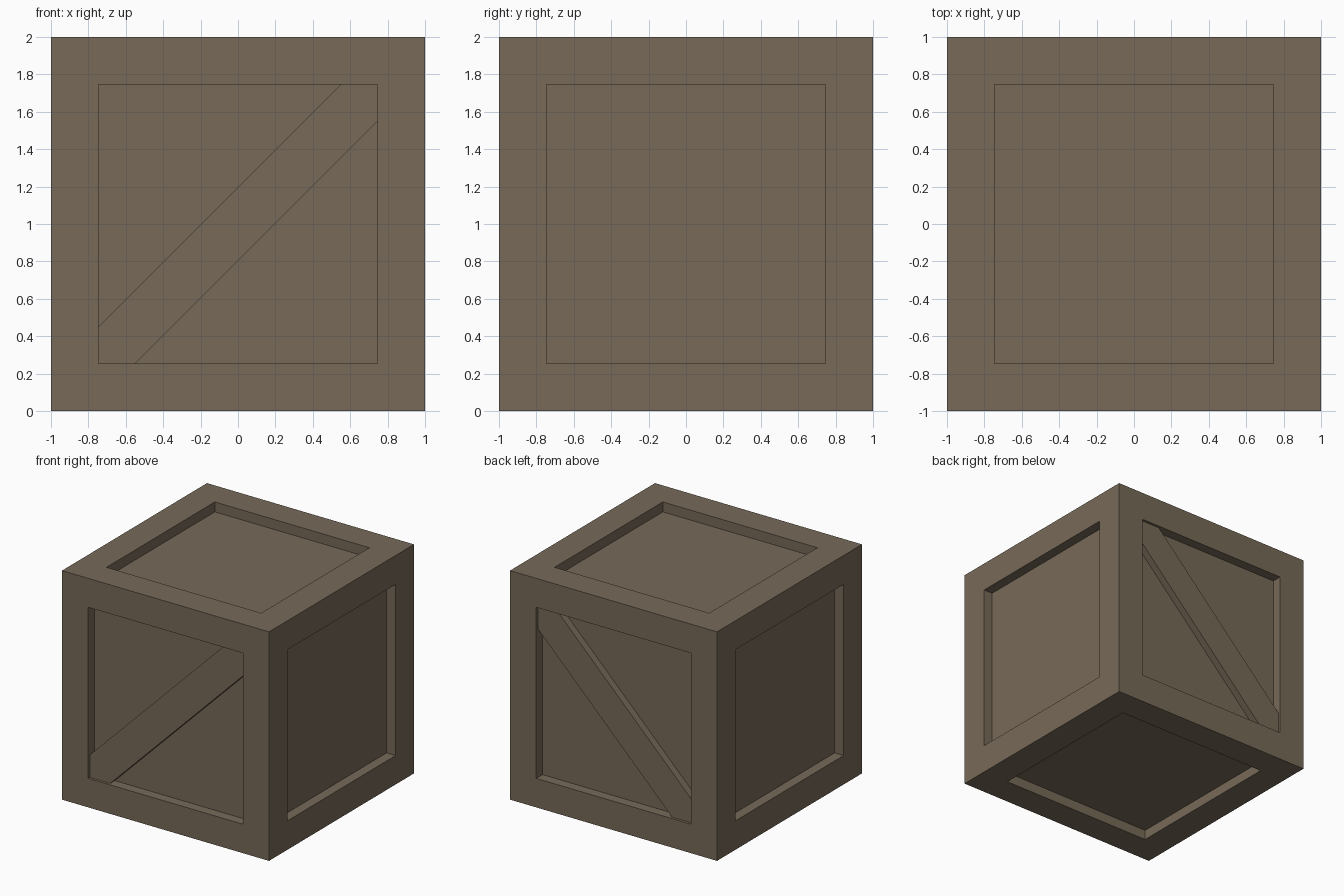
import bpy, bmesh
from mathutils import Vector

if "Cube" in bpy.data.objects:
    bpy.data.objects.remove(bpy.data.objects["Cube"])

RIM, DEPTH = 0.253, 0.087      # frame width, panel recess
BRACE_IN = 0.022               # brace face sits just behind the frame

wood = bpy.data.materials.new("brown wood")
wood.diffuse_color = (0.184, 0.143, 0.099, 1)
wood.use_nodes = True
wood.node_tree.nodes["Principled BSDF"].inputs["Base Color"].default_value = wood.diffuse_color


def finish(name, bm):
    me = bpy.data.meshes.new(name)
    bm.to_mesh(me)
    bm.free()
    me.materials.append(wood)
    ob = bpy.data.objects.new(name, me)
    bpy.context.collection.objects.link(ob)
    return ob


# Crate body: cube with a square recess in all six faces
bm = bmesh.new()
bmesh.ops.create_cube(bm, size=2)
bmesh.ops.translate(bm, verts=bm.verts, vec=(0, 0, 1))
panels = list(bm.faces)
bmesh.ops.inset_individual(bm, faces=panels, thickness=RIM, use_even_offset=True)
normals = [f.normal.copy() for f in panels]
sunk = bmesh.ops.extrude_discrete_faces(bm, faces=panels)["faces"]
for f, n in zip(sunk, normals):
    bmesh.ops.translate(bm, verts=f.verts, vec=-n * DEPTH)
bmesh.ops.recalc_face_normals(bm, faces=bm.faces)
finish("crate_body", bm)


# Diagonal braces: strip clipped to the recess corners, front and back
def brace(name, side):
    h, w = 1 - RIM, 0.197
    outline = [(-h, -h), (-h + w, -h), (h, h - w), (h, h), (h - w, h), (-h, -h + w)]
    bm = bmesh.new()
    face = bm.faces.new([bm.verts.new((x, side * (1 - BRACE_IN), z + 1)) for x, z in outline])
    ext = bmesh.ops.extrude_face_region(bm, geom=[face], use_keep_orig=True)["geom"]
    verts = [v for v in ext if isinstance(v, bmesh.types.BMVert)]
    bmesh.ops.translate(bm, verts=verts, vec=Vector((0, -side * (DEPTH - BRACE_IN), 0)))
    bmesh.ops.recalc_face_normals(bm, faces=bm.faces)
    # keep only the face and the two long edges: the rest lies on the crate body
    def hidden(f):
        c = f.calc_center_median()
        return (abs(c.y) < 1 - DEPTH + 0.001 or abs(c.x) > h - 0.001
                or abs(c.z - 1) > h - 0.001)
    bmesh.ops.delete(bm, geom=[f for f in bm.faces if hidden(f)], context='FACES')
    finish(name, bm)


brace("front_brace", -1)
brace("back_brace", 1)
